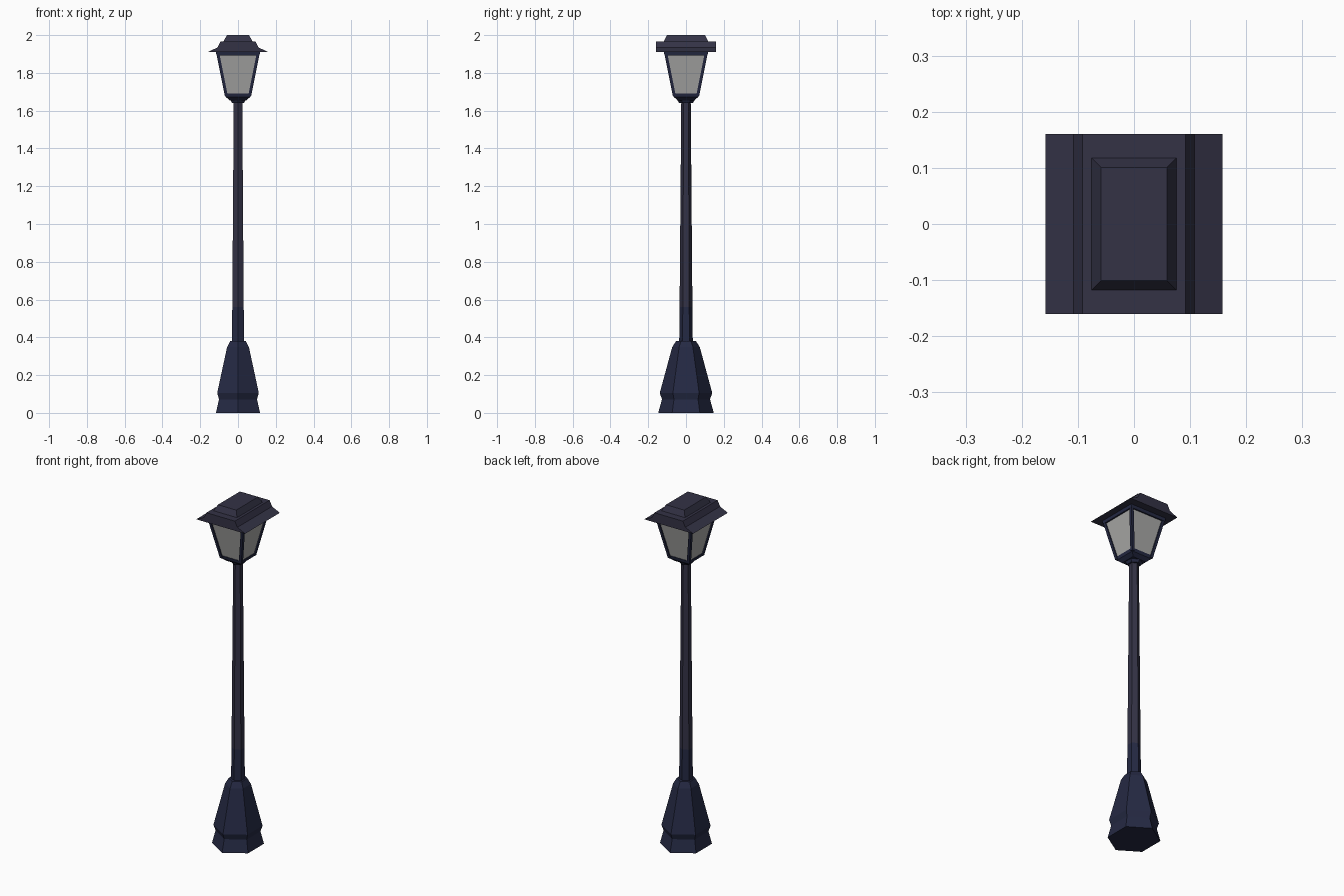
import bpy, bmesh, math

if "Cube" in bpy.data.objects:
    bpy.data.objects.remove(bpy.data.objects["Cube"])


def material(name, rgb):
    m = bpy.data.materials.new(name)
    m.diffuse_color = (*rgb, 1)
    m.use_nodes = True
    m.node_tree.nodes["Principled BSDF"].inputs["Base Color"].default_value = m.diffuse_color
    return m


BLUE = material("blue_iron", (0.018, 0.022, 0.056))
GREY = material("grey_iron", (0.033, 0.032, 0.060))
GLASS = material("frosted_glass", (0.40, 0.40, 0.39))


def loft(name, rings, mat):
    """Join equally long rings of points into a capped solid."""
    bm = bmesh.new()
    rows = [[bm.verts.new(p) for p in ring] for ring in rings]
    n = len(rows[0])
    for a, b in zip(rows, rows[1:]):
        for i in range(n):
            j = (i + 1) % n
            bm.faces.new((a[i], a[j], b[j], b[i]))
    bm.faces.new(rows[0][::-1])
    bm.faces.new(rows[-1])
    bmesh.ops.recalc_face_normals(bm, faces=bm.faces)
    mesh = bpy.data.meshes.new(name)
    bm.to_mesh(mesh)
    bm.free()
    mesh.materials.append(mat)
    ob = bpy.data.objects.new(name, mesh)
    bpy.context.collection.objects.link(ob)
    return ob


def poly(rx, ry, z, n=6):
    """Ring with corners on the y axis."""
    return [(rx * math.sin(2 * math.pi * i / n), ry * math.cos(2 * math.pi * i / n), z)
            for i in range(n)]


def rect(hx, hy, z, cx=0, cy=0):
    return [(cx + sx * hx, cy + sy * hy, z)
            for sx, sy in ((-1, -1), (1, -1), (1, 1), (-1, 1))]


# hexagonal pedestal, slightly narrower in x
profile = [(0.147, 0), (0.127, 0.072), (0.139, 0.105), (0.073, 0.348), (0.053, 0.38)]
loft("pedestal", [poly(r * 0.915, r, z) for r, z in profile], BLUE)

# tapered post in two tones
loft("lower_post", [poly(0.037, 0.036, 0.37), poly(0.035, 0.034, 0.56)], BLUE)
loft("upper_post", [poly(0.035, 0.034, 0.56), poly(0.026, 0.025, 1.655)], GREY)

# cup and plate carrying the lantern
loft("lantern_cup", [poly(0.036, 0.036, 1.64), poly(0.056, 0.056, 1.672)], BLUE)
loft("lantern_floor", [rect(0.044, 0.044, 1.655), rect(0.064, 0.064, 1.672),
                       rect(0.068, 0.068, 1.69)], BLUE)

# glass body
loft("glass", [rect(0.064, 0.064, 1.685), rect(0.107, 0.107, 1.90)], GLASS)

# slanted corner bars and top rail
for sx in (-1, 1):
    for sy in (-1, 1):
        loft("corner_bar", [rect(0.008, 0.008, 1.675, sx * 0.061, sy * 0.061),
                            rect(0.008, 0.008, 1.905, sx * 0.107, sy * 0.107)], BLUE)
loft("top_rail", [rect(0.114, 0.114, 1.893), rect(0.117, 0.117, 1.913)], BLUE)

# roof: profile in x extruded along y
half = [(0.158, 1.911), (0.108, 1.935), (0.092, 1.967)]
outline = half + [(-x, z) for x, z in reversed(half)]
loft("roof", [[(x, y, z) for x, z in outline] for y in (-0.16, 0.16)], GREY)

# raised roof cap
loft("roof_cap", [rect(0.077, 0.119, 1.965), rect(0.059, 0.101, 2.0)], GREY)
